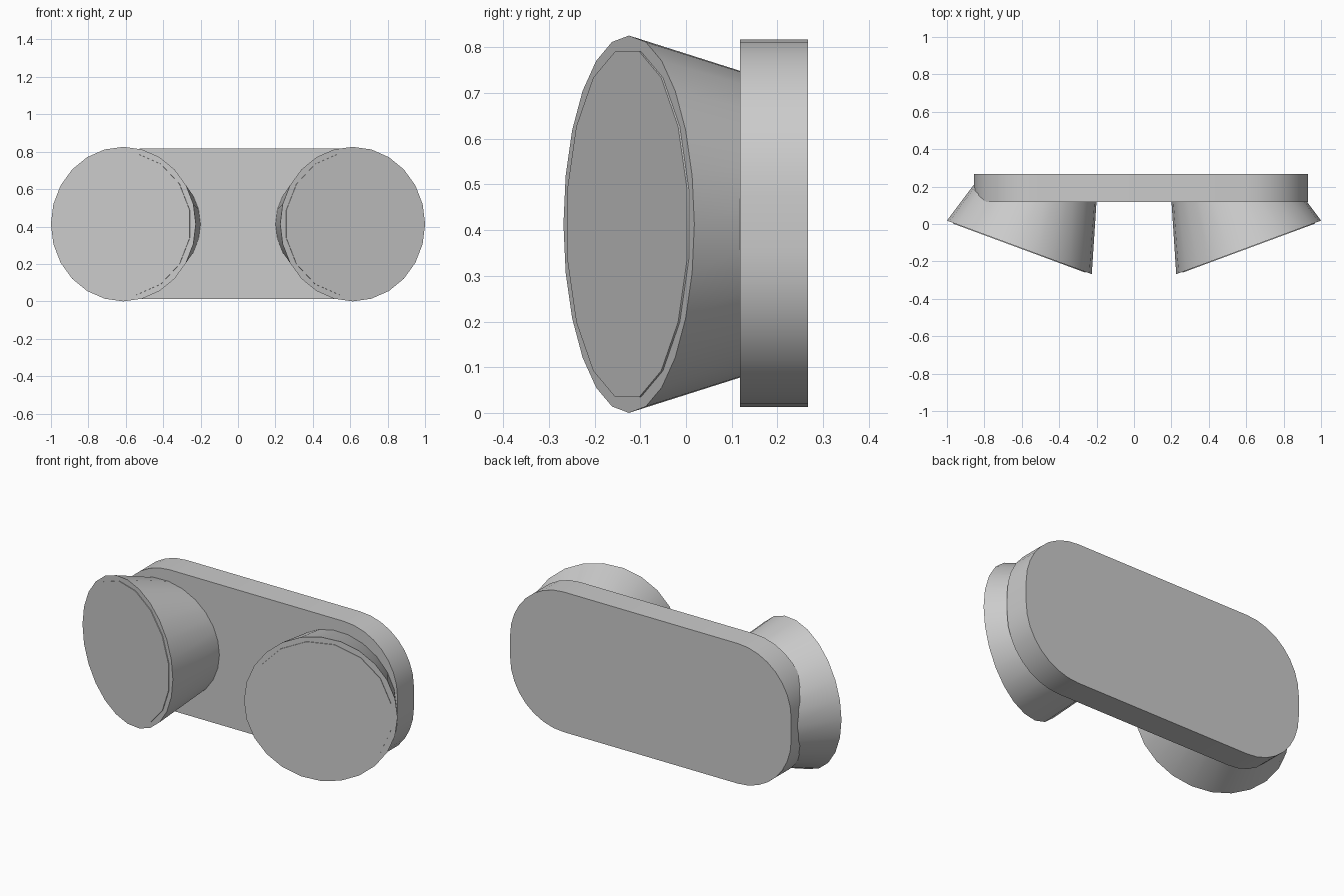
import bpy, bmesh, math
from mathutils import Matrix, Vector

cube = bpy.data.objects.get("Cube")
if cube:
    bpy.data.objects.remove(cube, do_unlink=True)

grey = bpy.data.materials.new("light_grey")
grey.use_nodes = True
colour = (0.6, 0.6, 0.6, 1)
grey.diffuse_color = colour
grey.node_tree.nodes["Principled BSDF"].inputs["Base Color"].default_value = colour

MID_Z = 0.413
TILT = math.radians(20.3)


def make_object(name, bm, smooth_angle=30):
    bmesh.ops.recalc_face_normals(bm, faces=bm.faces)
    mesh = bpy.data.meshes.new(name)
    bm.to_mesh(mesh)
    bm.free()
    mesh.materials.append(grey)
    obj = bpy.data.objects.new(name, mesh)
    bpy.context.collection.objects.link(obj)
    bpy.ops.object.select_all(action="DESELECT")
    obj.select_set(True)
    bpy.context.view_layer.objects.active = obj
    bpy.ops.object.shade_smooth_by_angle(angle=math.radians(smooth_angle))
    return obj


def frustum(bm, frame, sides, front_radius, back_radius, start, end, turn=0):
    """Tapered round solid whose local z runs from start to end."""
    place = frame @ Matrix.Translation((0, 0, (start + end) / 2)) @ Matrix.Rotation(turn, 4, "Z")
    bmesh.ops.create_cone(bm, cap_ends=True, segments=sides, radius1=front_radius,
                          radius2=back_radius, depth=end - start, matrix=place)


# Back plate: rounded rectangle extruded in depth
left, right, half_height, radius, steps = -0.855, 0.93, 0.402, 0.34, 8
bm = bmesh.new()
outline = []
corners = [(right - radius, 1), (left + radius, 1), (left + radius, -1), (right - radius, -1)]
for quarter, (cx, side) in enumerate(corners):
    for i in range(steps + 1):
        a = math.pi / 2 * (quarter + i / steps)
        outline.append(bm.verts.new((cx + radius * math.cos(a), 0.118,
                                     0.415 + side * (half_height - radius) + radius * math.sin(a))))
face = bm.faces.new(outline)
extruded = bmesh.ops.extrude_face_region(bm, geom=[face])["geom"]
bmesh.ops.translate(bm, vec=(0, 0.149, 0),
                    verts=[v for v in extruded if isinstance(v, bmesh.types.BMVert)])
make_object("back_plate", bm)

# Angled tapered housings, each with a thin front disc
for name, side in (("left", 1), ("right", -1)):
    inward = Vector((-side * math.sin(TILT), math.cos(TILT), 0))
    up = Vector((0, 0, 1))
    frame = Matrix((up, inward.cross(up), inward)).transposed().to_4x4()
    frame.translation = (side * 0.613, -0.125, MID_Z)

    bm = bmesh.new()
    depth = 0.6
    frustum(bm, frame, 24, 0.413, 0.413 - 0.298 * depth, 0, depth)
    # Trim the housing inside the plate
    cut = bmesh.ops.bisect_plane(bm, geom=bm.verts[:] + bm.edges[:] + bm.faces[:],
                                 plane_co=(0, 0.25, 0), plane_no=(0, 1, 0), clear_outer=True)
    bmesh.ops.holes_fill(bm, edges=[e for e in cut["geom_cut"] if isinstance(e, bmesh.types.BMEdge)])
    make_object(name + "_housing", bm)

    bm = bmesh.new()
    frustum(bm, frame, 16, 0.386, 0.386, -0.004, 0.002, math.pi / 16)
    make_object(name + "_front_disc", bm)
